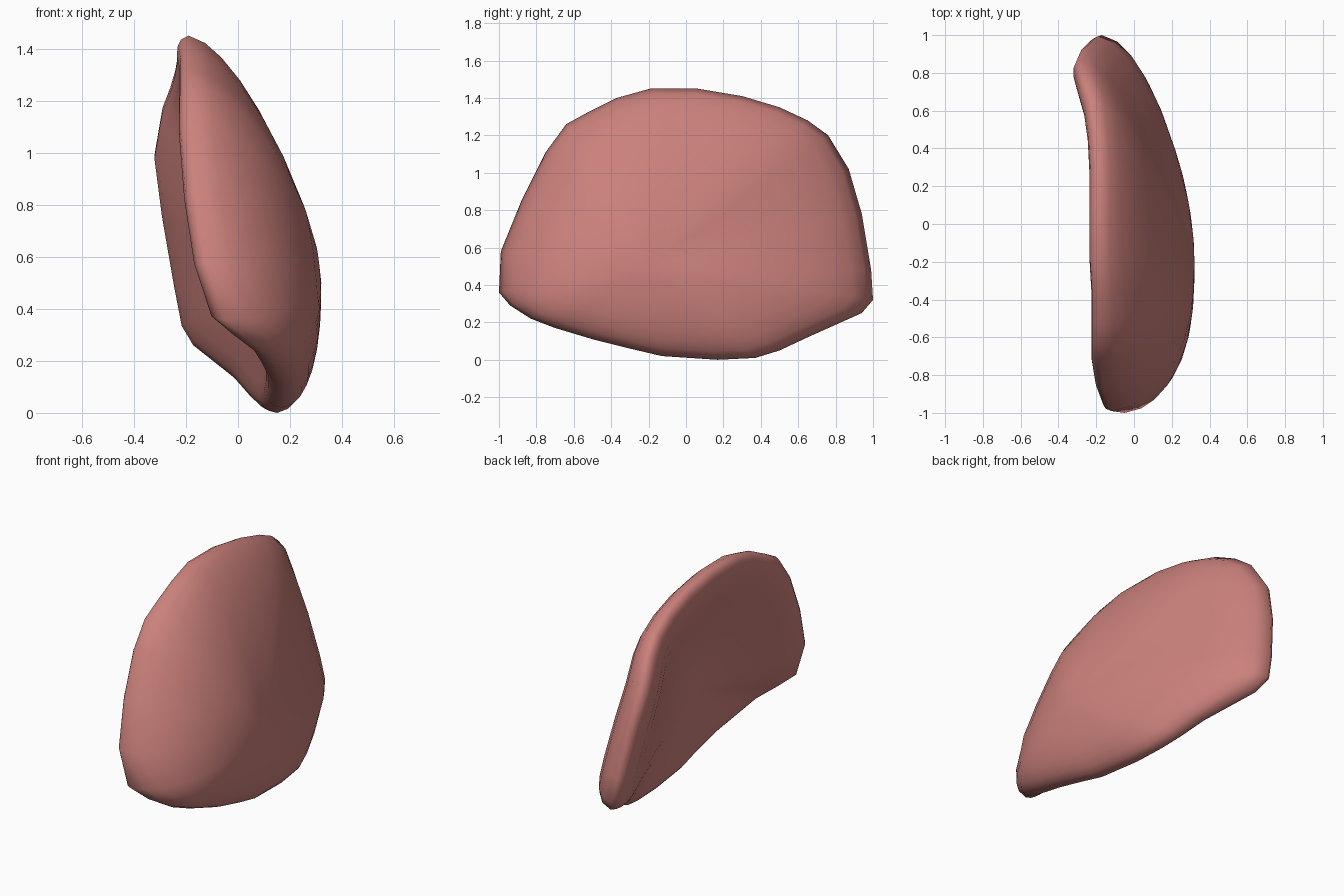
import bpy
import bmesh
from math import atan2, cos, sin, sqrt

default_cube = bpy.data.objects.get("Cube")
if default_cube:
    bpy.data.objects.remove(default_cube, do_unlink=True)

# Rim of the shell, walked once around: (y, z, x)
RIM = [
    (-.19, 1.45, -.19), (.06, 1.45, -.19), (.3, 1.41, -.19), (.5, 1.35, -.2),
    (.65, 1.28, -.22), (.76, 1.2, -.25), (.87, 1.02, -.28), (.94, .78, -.25),
    (.99, .48, -.2), (1, .32, -.17), (.94, .25, -.13), (.65, .12, .03),
    (.5, .05, .09), (.37, .01, .13), (.17, 0, .15), (-.13, .02, .17),
    (-.3, .06, .18), (-.5, .11, .18), (-.7, .17, .15), (-.83, .22, .12),
    (-.94, .29, .03), (-1, .36, -.05), (-.99, .58, -.12), (-.88, .85, -.16),
    (-.75, 1.11, -.18), (-.64, 1.26, -.18), (-.53, 1.32, -.18), (-.37, 1.4, -.18),
]

# Deepest point of the shell, its outer and inner height, and the lip size
CENTRE_Y, CENTRE_Z = -.2, .5
OUTER_X, INNER_X = .32, .09
LIP_HEIGHT, LIP_WIDTH = .07, .16

OUTER_RINGS = (.18, .36, .54, .7, .82, .91, .97, 1)
INNER_RINGS = (.985, .96, .92, .86, .76, .6, .4, .2)


def outer_height(radius, rim_point):
    """Convex dome, fuller towards the front and the bottom."""
    y, z, x = rim_point
    angle = atan2(z - CENTRE_Z, y - CENTRE_Y)
    power = 1.95 - .6 * cos(angle) - .65 * sin(angle)
    edge = .57 + .07 * sin(angle)
    return x + (OUTER_X - x) * (1 - radius ** power) ** edge


def inner_height(radius, rim_point):
    """Shallow hollow that eases out of a rounded lip."""
    x = rim_point[2]
    depth = 1 - radius
    t = min(depth / LIP_WIDTH, 1)
    lip = LIP_HEIGHT * sqrt(t * (2 - t))
    hollow = 1 - (1 - depth ** 1.5) ** 2
    return x + (INNER_X - x) * hollow - lip * (1 - hollow)


def add_ring(bm, radius, height):
    ring = []
    for point in RIM:
        y = CENTRE_Y + (point[0] - CENTRE_Y) * radius
        z = CENTRE_Z + (point[1] - CENTRE_Z) * radius
        ring.append(bm.verts.new((height(radius, point), y, z)))
    return ring


def fan(bm, tip, ring):
    for a, b in zip(ring, ring[1:] + ring[:1]):
        bm.faces.new((tip, a, b))


def bridge(bm, first, second):
    count = len(first)
    for i in range(count):
        j = (i + 1) % count
        bm.faces.new((first[i], first[j], second[j], second[i]))


# Curved body: outer dome, rim and inner hollow as one closed skin
bm = bmesh.new()
rings = [add_ring(bm, r, outer_height) for r in OUTER_RINGS]
rings += [add_ring(bm, r, inner_height) for r in INNER_RINGS]
for first, second in zip(rings, rings[1:]):
    bridge(bm, first, second)
fan(bm, bm.verts.new((OUTER_X, CENTRE_Y, CENTRE_Z)), rings[0])
fan(bm, bm.verts.new((INNER_X, CENTRE_Y, CENTRE_Z)), rings[-1])
bmesh.ops.recalc_face_normals(bm, faces=bm.faces)
for face in bm.faces:
    face.smooth = True

mesh = bpy.data.meshes.new("curved_body")
bm.to_mesh(mesh)
bm.free()
body = bpy.data.objects.new("curved_body", mesh)
bpy.context.collection.objects.link(body)

# Soft pink surface
pink = bpy.data.materials.new("soft_pink")
pink.use_nodes = True
colour = (.6, .22, .2, 1)
pink.diffuse_color = colour
pink.node_tree.nodes["Principled BSDF"].inputs["Base Color"].default_value = colour
mesh.materials.append(pink)
